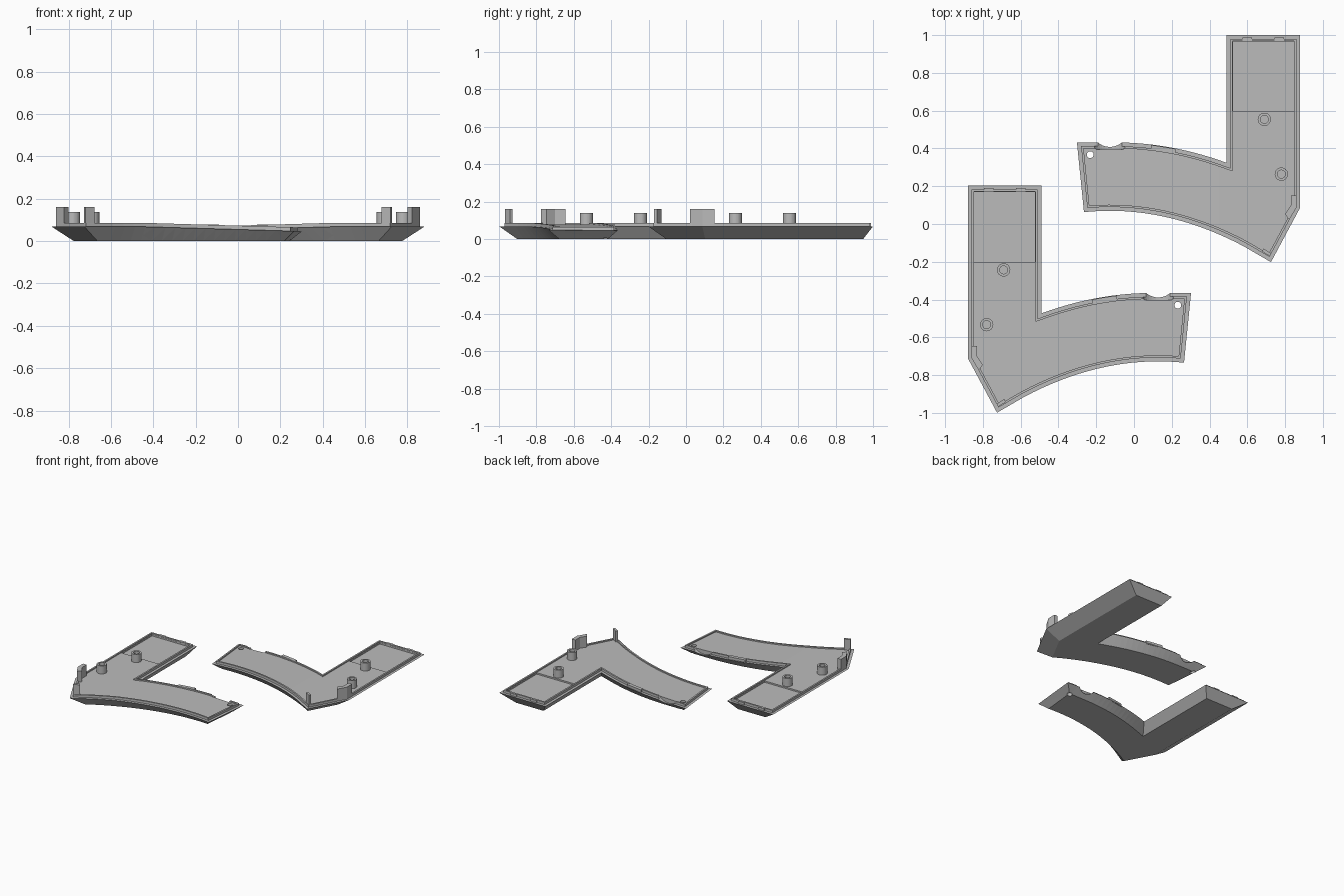
import bpy, bmesh, math
from mathutils import Vector, Matrix

if "Cube" in bpy.data.objects:
    bpy.data.objects.remove(bpy.data.objects["Cube"])

grey = bpy.data.materials.new("plastic grey")
grey.diffuse_color = (0.5, 0.5, 0.5, 1)
grey.use_nodes = True
grey.node_tree.nodes["Principled BSDF"].inputs["Base Color"].default_value = grey.diffuse_color
parts = []


def taper(x):
    """Height lost towards the free end of the curved arm."""
    return 0.022 * max(0.0, min(1.0, (x + 0.45) / 0.75))


def finish(name, bm, mat=True):
    bmesh.ops.recalc_face_normals(bm, faces=bm.faces[:])
    me = bpy.data.meshes.new(name)
    bm.to_mesh(me)
    bm.free()
    ob = bpy.data.objects.new(name, me)
    bpy.context.collection.objects.link(ob)
    if mat:
        me.materials.append(grey)
        parts.append(ob)
    return ob


def bridge(bm, a, b):
    for i in range(len(a)):
        j = (i + 1) % len(a)
        bm.faces.new((a[i], a[j], b[j], b[i]))


def prism(name, pts, z0, z1, mat=True):
    bm = bmesh.new()
    lo = [bm.verts.new((x, y, z0)) for x, y in pts]
    hi = [bm.verts.new((x, y, z1)) for x, y in pts]
    bridge(bm, lo, hi)
    bm.faces.new(lo[::-1])
    bm.faces.new(hi)
    return finish(name, bm, mat)


def circle(x, y, r, n=32):
    return [(x + r * math.cos(2 * math.pi * i / n),
             y + r * math.sin(2 * math.pi * i / n)) for i in range(n)]


def rect(x0, x1, y0, y1):
    return [(x0, y0), (x1, y0), (x1, y1), (x0, y1)]


def upper(x):
    return -0.365 - 0.31 * max(0, 0.1 - x) ** 2


def lower(x):
    return -0.727 - 0.372 * (0.13 - x) ** 2


# Outline, counter-clockwise; the outer walls have a wider bevel
N = 16
lower_x = [-0.725] + [-0.58 + 0.76 * i / N for i in range(N + 1)] + [0.265]
upper_x = [0.302] + [0.2 - 0.69 * i / N for i in range(N + 1)]
outline = [(x, lower(x)) for x in lower_x] + [(x, upper(x)) for x in upper_x]
bevel = [0.053] * len(outline)
outline += [(-0.49, 0.203), (-0.88, 0.203), (-0.88, -0.71)]
bevel += [0.053, 0.105, 0.1]


def inset(dist):
    """Move each edge inwards by its own distance and intersect neighbours."""
    n = len(outline)
    out = []
    for i in range(n):
        p0, p, p1 = (Vector(outline[k % n]) for k in (i - 1, i, i + 1))
        a, b = (p - p0).normalized(), (p1 - p).normalized()
        na, nb = Vector((-a.y, a.x)), Vector((-b.y, b.x))
        da, db = dist[i - 1], dist[i]
        det = na.x * nb.y - na.y * nb.x
        if abs(det) < 1e-3:
            out.append(p + na * (da + db) / 2)
        else:
            out.append(p + Vector((da * nb.y - db * na.y, db * na.x - da * nb.x)) / det)
    return out


# Shell: bevelled underside, flat rim, raised lip and floor
bm = bmesh.new()
E = len(outline)
rings = []
for d, z in ((bevel, 0), ([0] * E, 0.068), ([0.02] * E, 0.068),
             ([0.02] * E, 0.086), ([0.032] * E, 0.086), ([0.032] * E, 0.077)):
    rings.append([bm.verts.new((p.x, p.y, z)) for p in inset(d)])
for a, b in zip(rings, rings[1:]):
    bridge(bm, a, b)
bm.faces.new(rings[0][::-1])
bm.faces.new(rings[-1])
bmesh.ops.bisect_plane(bm, geom=bm.verts[:] + bm.edges[:] + bm.faces[:],
                       plane_co=(-0.45, 0, 0), plane_no=(1, 0, 0))
bmesh.ops.triangulate(bm, faces=bm.faces[:])
for v in bm.verts:
    if v.co.z > 0.01:
        v.co.z -= taper(v.co.x)
shell = finish("shell", bm)


def cut(target, cutter):
    m = target.modifiers.new("cut", 'BOOLEAN')
    m.operation = 'DIFFERENCE'
    m.solver = 'EXACT'
    m.object = cutter
    bpy.context.view_layer.objects.active = target
    bpy.ops.object.modifier_apply(modifier=m.name)
    bpy.data.objects.remove(cutter)


# Tray recess, screw hole and cable notch
cut(shell, prism("tray_cutter", rect(-0.846, -0.524, -0.2, 0.169), 0.066, 0.2, False))
cut(shell, prism("hole_cutter", circle(0.232, -0.43, 0.018), -0.1, 0.2, False))
bm = bmesh.new()
bmesh.ops.create_cone(bm, cap_ends=True, segments=48, radius1=0.1, radius2=0.1, depth=0.06,
                      matrix=Matrix.Translation((0.13, -0.372, 0.128)) @ Matrix.Rotation(math.pi / 2, 4, 'X'))
cut(shell, finish("notch_cutter", bm, False))

# Hollow screw bosses
for k, (x, y) in enumerate(((-0.69, -0.243), (-0.78, -0.533))):
    bm = bmesh.new()
    loops = [[bm.verts.new((px, py, z)) for px, py in circle(x, y, r)]
             for r, z in ((0.035, 0.07), (0.035, 0.138), (0.021, 0.138), (0.021, 0.08))]
    for a, b in zip(loops, loops[1:]):
        bridge(bm, a, b)
    bm.faces.new(loops[0][::-1])
    bm.faces.new(loops[-1])
    finish("screw_boss_%d" % (k + 1), bm)

# Upright alignment posts at the outer corner and the tip
prism("corner_post", [(-0.86, -0.645), (-0.86, -0.71), (-0.822, -0.775),
                      (-0.80, -0.745), (-0.83, -0.70), (-0.83, -0.645)], 0.066, 0.161)
prism("tip_post", [(-0.72, -0.968), (-0.678, -0.942), (-0.687, -0.927), (-0.726, -0.952)], 0.066, 0.161)

# Snap tabs on the rim
xs = [-0.22 + 0.13 * i / 6 for i in range(7)]
prism("arm_tab", [(x, upper(x) - 0.03) for x in xs] +
      [(x, upper(x) - 0.003) for x in reversed(xs)], 0.055, 0.079)
for k, x in enumerate((-0.77, -0.6)):
    prism("end_tab_%d" % (k + 1), rect(x - 0.025, x + 0.025, 0.17, 0.191), 0.066, 0.085)

# Mirrored second half, shifted back
for ob in list(parts):
    twin = ob.copy()
    twin.data = ob.data.copy()
    twin.data.transform(Matrix.Translation((0, 0.797, 0)) @ Matrix.Scale(-1, 4, (1, 0, 0)))
    twin.data.flip_normals()
    ob.name, twin.name = "left_" + ob.name, "right_" + ob.name
    bpy.context.collection.objects.link(twin)
